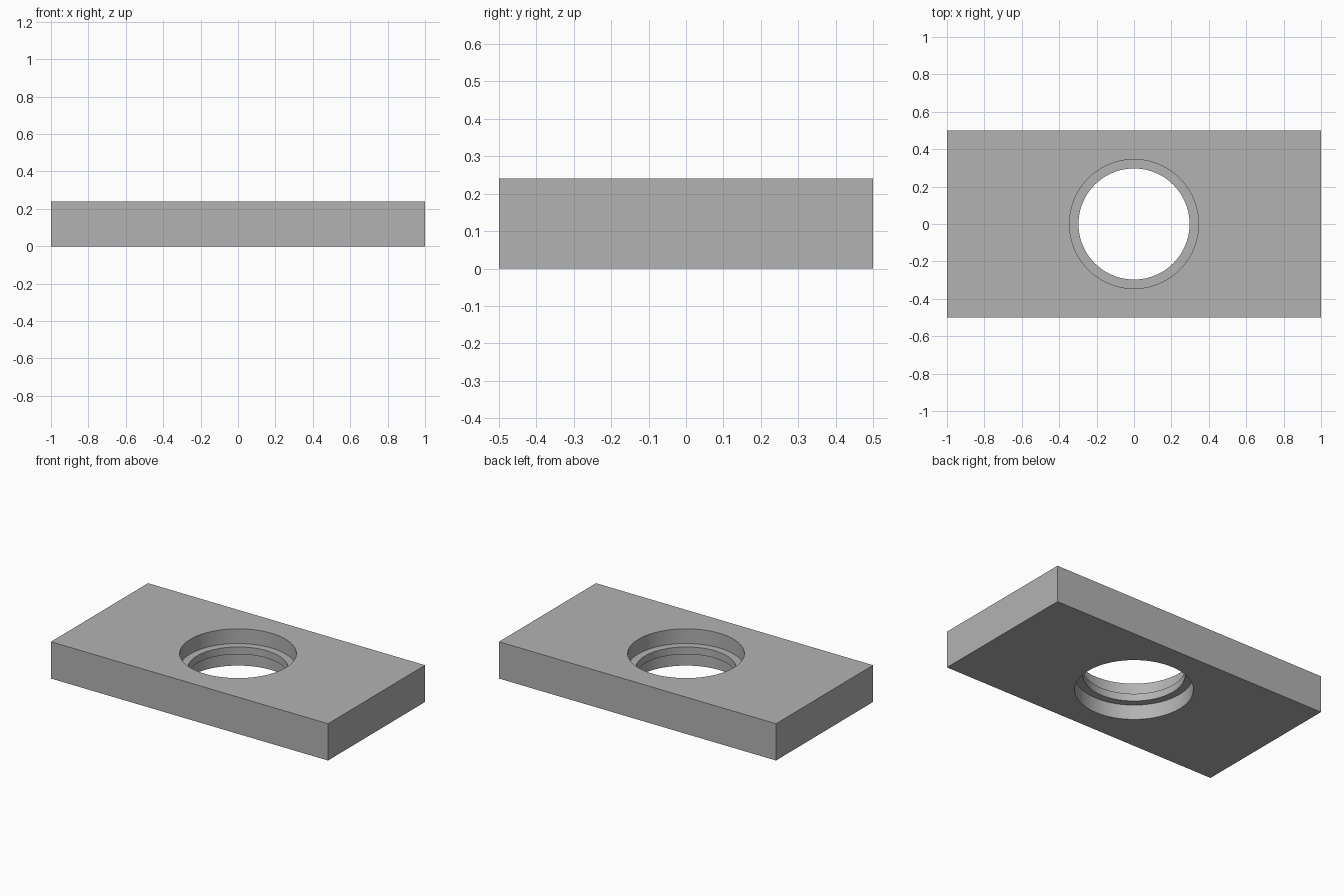
import bpy
import math

if "Cube" in bpy.data.objects:
    bpy.data.objects.remove(bpy.data.objects["Cube"], do_unlink=True)

LENGTH, WIDTH, HEIGHT = 2.0, 1.0, 0.24
BORE_RADIUS, RECESS_RADIUS, RECESS_DEPTH = 0.297, 0.345, 0.096

# Material
grey = bpy.data.materials.new("plain grey")
grey.use_nodes = True
colour = (0.45, 0.45, 0.45, 1.0)
grey.diffuse_color = colour
grey.node_tree.nodes["Principled BSDF"].inputs["Base Color"].default_value = colour

# Rectangular plate
bpy.ops.mesh.primitive_cube_add(size=1, location=(0, 0, HEIGHT / 2))
plate = bpy.context.object
plate.name = "bored_plate"
plate.scale = (LENGTH, WIDTH, HEIGHT)
bpy.ops.object.transform_apply(location=True, rotation=False, scale=True)
plate.data.materials.append(grey)


def cut_round(name, radius, bottom, top):
    """Cut a vertical cylinder out of the plate."""
    bpy.ops.mesh.primitive_cylinder_add(
        vertices=96, radius=radius, depth=top - bottom,
        location=(0, 0, (top + bottom) / 2))
    cutter = bpy.context.object
    cutter.name = name
    cutter.hide_render = True
    cutter.data.materials.append(grey)
    cut = plate.modifiers.new(name, "BOOLEAN")
    cut.operation = "DIFFERENCE"
    cut.solver = "EXACT"
    cut.object = cutter
    bpy.context.view_layer.objects.active = plate
    bpy.ops.object.modifier_apply(modifier=cut.name)
    bpy.data.objects.remove(cutter, do_unlink=True)


# Through bore, with a wider recess on each face leaving a thin lip between
cut_round("through_bore", BORE_RADIUS, -0.1, HEIGHT + 0.1)
cut_round("top_recess", RECESS_RADIUS, HEIGHT - RECESS_DEPTH, HEIGHT + 0.1)
cut_round("bottom_recess", RECESS_RADIUS, -0.1, RECESS_DEPTH)

# Smooth round walls, crisp edges
bpy.ops.object.select_all(action="DESELECT")
plate.select_set(True)
bpy.context.view_layer.objects.active = plate
bpy.ops.object.shade_smooth_by_angle(angle=math.radians(30))
